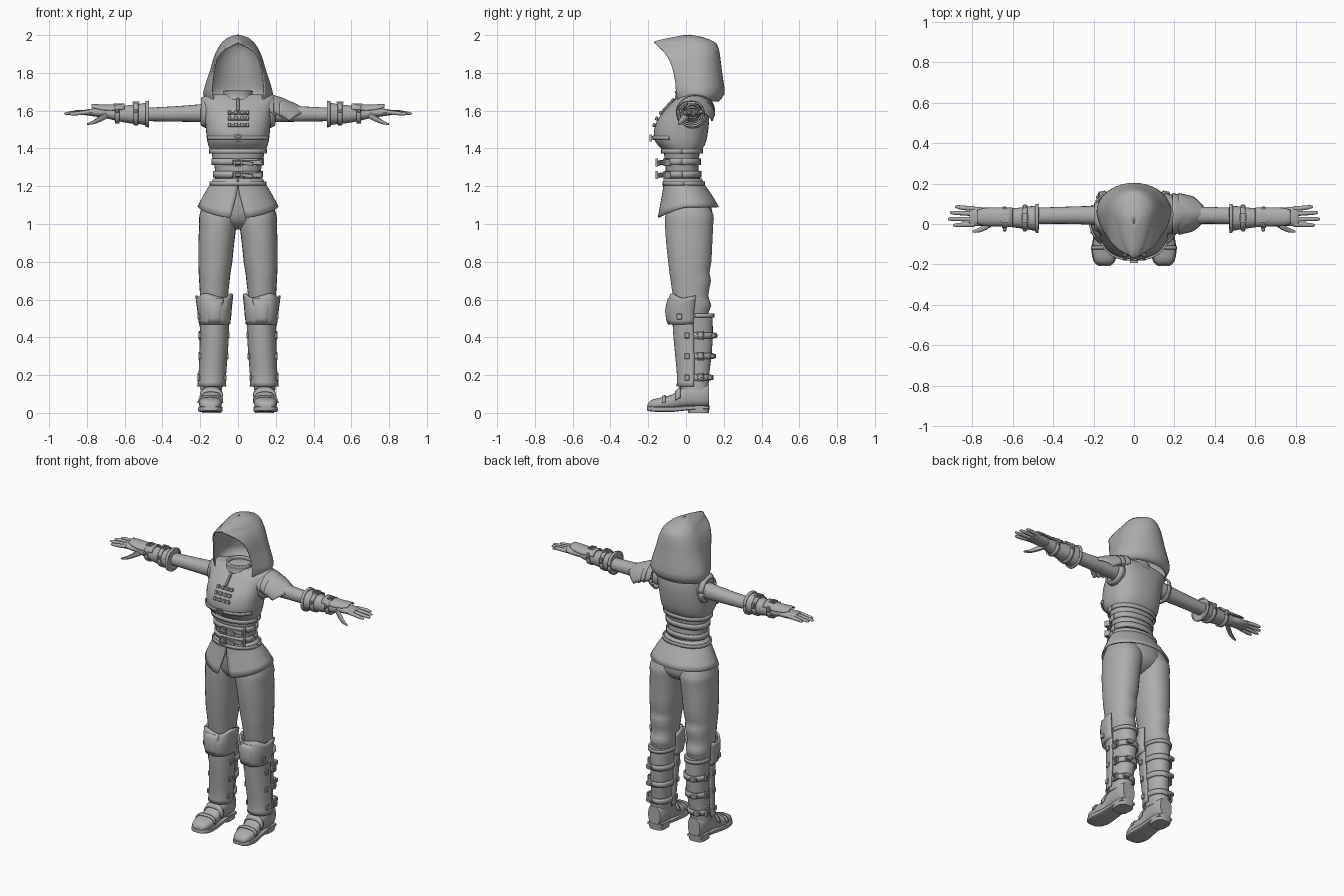
import bpy, bmesh, math
from mathutils import Vector, Matrix

grey = bpy.data.materials.new("plain grey")
grey.diffuse_color = (0.42, 0.42, 0.42, 1)


def finish(name, bm, thick=0, angle=40):
    bmesh.ops.recalc_face_normals(bm, faces=bm.faces)
    me = bpy.data.meshes.new(name)
    bm.to_mesh(me)
    bm.free()
    ob = bpy.data.objects.new(name, me)
    bpy.context.collection.objects.link(ob)
    me.materials.append(grey)
    if thick:
        mod = ob.modifiers.new("thickness", 'SOLIDIFY')
        mod.thickness, mod.offset = thick, 0
    bpy.ops.object.select_all(action='DESELECT')
    bpy.context.view_layer.objects.active = ob
    ob.select_set(True)
    bpy.ops.object.shade_smooth_by_angle(angle=math.radians(angle))
    return ob


def skin(bm, rows, closed):
    vs = [[bm.verts.new(p) for p in r] for r in rows]
    n = len(rows[0])
    for a, b in zip(vs, vs[1:]):
        for i in range(n if closed else n - 1):
            j = (i + 1) % n
            bm.faces.new((a[i], a[j], b[j], b[i]))
    return vs


def refine(levels, k):
    """Catmull-Rom interpolation between the given sections."""
    out = []
    for i in range(len(levels) - 1):
        p = [levels[max(0, min(len(levels) - 1, i + d))] for d in (-1, 0, 1, 2)]
        for s in range(k):
            t = s / k
            out.append([b + .5 * t * (c - a + t * (2*a - 5*b + 4*c - d + t * (3*(b - c) + d - a)))
                        for a, b, c, d in zip(*p)])
    return out + [list(levels[-1])]


def loft(name, levels, axis='z', s=1, arc=None, thick=0, n=28, k=2, power=2.2, cap=True, warp=None):
    """Sections (position, centre, half width, low, high) along an axis; arc gives an open shell."""
    rows = []
    for t, c, r, lo, hi in refine(levels, k):
        row = []
        for i in range(n + (1 if arc else 0)):
            a = math.radians(arc[0] + (arc[1] - arc[0]) * i / n) if arc else 2 * math.pi * i / n
            ca, sa = math.cos(a), math.sin(a)
            u = c + r * math.copysign(abs(ca) ** (2 / power), ca)
            w = (lo + hi) / 2 + (hi - lo) / 2 * math.copysign(abs(sa) ** (2 / power), sa)
            p = Vector({'z': (u, w, t), 'x': (t, u, w), 'y': (u, t, w)}[axis])
            if warp:
                p = warp(p, a)
            row.append((p.x * s, p.y, p.z))
        rows.append(row)
    bm = bmesh.new()
    vs = skin(bm, rows, not arc)
    if cap and not arc:
        bm.faces.new(vs[0])
        bm.faces.new(vs[-1])
    return finish(name, bm, thick)


def box(name, loc, size, rot=(0, 0, 0), s=1):
    bm = bmesh.new()
    bmesh.ops.create_cube(bm, size=1)
    bmesh.ops.scale(bm, vec=size, verts=bm.verts)
    bmesh.ops.bevel(bm, geom=bm.edges[:], offset=min(size) * .2, segments=1, affect='EDGES')
    for ax, a in zip('XYZ', rot):
        bmesh.ops.rotate(bm, matrix=Matrix.Rotation(math.radians(a), 3, ax), verts=bm.verts)
    bmesh.ops.translate(bm, vec=loc, verts=bm.verts)
    if s < 0:
        bmesh.ops.scale(bm, vec=(-1, 1, 1), verts=bm.verts)
    return finish(name, bm, angle=25)


def buckle(name, loc, w, h, rot=(0, 0, 0), s=1):
    """Square frame with a centre tongue."""
    bm = bmesh.new()
    for x, z, sx, sz in ((-w/2, 0, .007, h), (w/2, 0, .007, h), (0, h/2, w, .007),
                         (0, -h/2, w, .007), (0, 0, w, .006)):
        m = Matrix.Translation((x, 0, z)) @ Matrix.Diagonal((sx, .012, sz, 1))
        bmesh.ops.create_cube(bm, size=1, matrix=m)
    for ax, a in zip('XYZ', rot):
        bmesh.ops.rotate(bm, matrix=Matrix.Rotation(math.radians(a), 3, ax), verts=bm.verts)
    bmesh.ops.translate(bm, vec=loc, verts=bm.verts)
    bmesh.ops.scale(bm, vec=(s, 1, 1), verts=bm.verts)
    return finish(name, bm)


# Hood: horseshoe sections (z, half width, rim y, back y, rim half width)
rows = []
for z, W, yf, yb, w in refine([(1.65, .165, -.04, .17, .125), (1.69, .181, -.05, .20, .135),
                               (1.75, .165, -.055, .195, .135), (1.82, .142, -.07, .185, .125),
                               (1.88, .125, -.095, .178, .108), (1.925, .105, -.13, .17, .07),
                               (1.952, .087, -.16, .158, .015), (1.965, .075, -.162, .14, 0),
                               (1.985, .05, -.07, .09, 0), (1.998, .004, .0, .02, 0)], 2):
    w, ym = max(w, .0005), min(.06, (yf + 2 * yb) / 3)
    half = []
    for i in range(9):
        q = i / 8
        half.append((w + (W - w) * (.5 * q + .5 * math.sin(q * math.pi / 2)),
                     ym + (yf - ym) * (.5 * (1 - q) + .5 * math.cos(q * math.pi / 2))))
    for i in range(1, 10):
        q = i / 9 * math.pi / 2
        half.append((W * math.cos(q), ym + (yb - ym) * math.sin(q)))
    rows.append([(x, y, z) for x, y in half] + [(-x, y, z) for x, y in half[-2::-1]])
bm = bmesh.new()
skin(bm, rows, False)
bmesh.ops.remove_doubles(bm, verts=bm.verts, dist=.0012)
finish("hood", bm, .008, 55)

# Collar, vest, waist and pelvis
loft("collar", [(1.65, 0, .085, -.06, .11), (1.68, 0, .072, -.05, .09), (1.705, 0, .074, -.055, .09)],
     arc=(0, 360), thick=.01)
loft("vest", [(1.395, 0, .148, -.125, .085), (1.42, 0, .158, -.15, .10), (1.46, 0, .166, -.172, .112),
              (1.54, 0, .173, -.157, .122), (1.6, 0, .178, -.115, .122), (1.65, 0, .195, -.07, .112),
              (1.672, 0, .19, -.045, .10), (1.685, 0, .14, -.03, .09)], n=36, power=2.4)
loft("waist", [(1.16, 0, .15, -.115, .10), (1.24, 0, .121, -.108, .075), (1.3, 0, .124, -.108, .066),
               (1.36, 0, .137, -.115, .07), (1.42, 0, .146, -.12, .08)])
loft("pelvis", [(.97, 0, .02, -.02, .05), (1.0, 0, .10, -.075, .11), (1.06, 0, .17, -.105, .14),
                (1.18, 0, .15, -.11, .11)])


# Flared skirt with a slit at the front
def skirt_shape(p, a):
    f = max(0, (1.235 - p.z) / .145)
    p.z -= f * .055 * max(0, -math.sin(a)) ** 1.5
    if p.y < 0:
        p.x += math.copysign(.05 * max(0, f - .3) * math.exp(-(p.x / .07) ** 2), p.x)
    return p


loft("skirt", [(1.24, 0, .126, -.115, .08), (1.20, 0, .15, -.118, .10), (1.15, 0, .18, -.13, .135),
               (1.09, 0, .211, -.145, .17)], arc=(-89, 269), thick=.008, n=48, power=2.05, warp=skirt_shape)

# Wrapped waist bands and the two belts
for z, r, f, b, h in ((1.385, .15, -.128, .085, .025), (1.33, .135, -.118, .075, .034),
                      (1.263, .129, -.116, .077, .034), (1.215, .148, -.12, .097, .02)):
    loft("waist_band", [(z - h/2, 0, r, f, b), (z + h/2, 0, r, f, b)], arc=(0, 360), thick=.008, k=1)
for z in (1.325, 1.26):
    box("belt_tab", (.045, -.128, z), (.15, .012, .026), (0, 0, 6))
    box("belt_keeper", (.115, -.10, z), (.014, .04, .038), (0, 0, 30))
    buckle("belt_buckle", (.0, -.155, z), .04, .036)
    box("belt_loop", (0, -.142, z), (.03, .04, .022))
    box("belt_end", (.05, -.145, z - .004), (.06, .012, .02), (0, 8, 0))

# Chest strap and crossed front fastenings
loft("chest_strap", [(1.445, 0, .168, -.172, .112), (1.465, 0, .17, -.178, .115)],
     arc=(200, 340), thick=.008, k=1, power=2.4)
buckle("chest_buckle", (0, -.187, 1.455), .035, .03)
box("front_seam", (0, -.095, 1.63), (.014, .012, .09), (-42, 0, 0))
for z, y in ((1.585, -.13), (1.555, -.152), (1.52, -.166)):
    box("fastening_strap", (0, y, z), (.085, .012, .013), (-25, 0, 0))
    for x in (-.045, -.012, .022, .05):
        box("fastening_stud", (x, y - .004, z + .004), (.018, .014, .021), (-25, 0, 0))

# Layered shoulder guard on one side
for L, (x0, x1, rise) in enumerate([(.22, .37, -.014), (.19, .335, 0), (.15, .30, .012)]):
    rows = []
    for i in range(9):
        t = i / 8
        row = []
        for j in range(17):
            v = math.radians(-85 + 170 * j / 16)
            x = x0 + (x1 - x0 - .10 + .10 * (1 - abs(v) / 1.5)) * t
            h = .092 - .042 * t * t
            row.append((x, .05 + (.10 - .012 * t) * math.sin(v), 1.585 + rise + h * math.cos(v) - .03 * t))
        rows.append(row)
    bm = bmesh.new()
    skin(bm, rows, False)
    finish("shoulder_guard", bm, .009)

for s in (1, -1):
    # Sleeve, armhole edge, bracer
    loft("sleeve", [(.14, .04, .05, 1.535, 1.64), (.22, .043, .046, 1.54, 1.632),
                    (.35, .043, .042, 1.542, 1.622), (.5, .04, .04, 1.545, 1.615)], 'x', s, n=20)
    loft("armhole_edge", [(.165, .035, .078, 1.51, 1.67), (.195, .037, .062, 1.525, 1.665)], 'x', s,
         arc=(0, 360), thick=.009, k=1)
    loft("bracer", [(.475, .028, .064, 1.52, 1.645), (.49, .028, .062, 1.522, 1.642),
                    (.53, .03, .056, 1.53, 1.635), (.575, .03, .05, 1.533, 1.63),
                    (.64, .032, .043, 1.545, 1.62), (.70, .033, .04, 1.56, 1.615)], 'x', s, n=22)
    loft("bracer_rim", [(.472, .028, .068, 1.516, 1.649), (.488, .028, .066, 1.518, 1.646)], 'x', s,
         arc=(0, 360), thick=.009, k=1)
    for x, r in ((.54, .056), (.64, .046)):
        loft("bracer_strap", [(x - .012, .03, r + .003, 1.582 - r, 1.583 + r),
                              (x + .012, .03, r, 1.583 - r, 1.583 + r)], 'x', s,
             arc=(0, 360), thick=.008, k=1)
        buckle("bracer_buckle", (x, .03, 1.587 + r), .032, .036, (90, 0, 0), s)
        box("bracer_strap_end", (x, .03 + r, 1.605), (.022, .02, .03), s=s)
        box("bracer_stud", (x, -.028, 1.60), (.018, .018, .02), s=s)
    loft("hand_guard", [(.60, .033, .046, 1.565, 1.635), (.68, .035, .044, 1.56, 1.628),
                        (.74, .035, .042, 1.575, 1.63), (.775, .035, .03, 1.595, 1.632)], 'x', s,
         arc=(10, 170), thick=.008, n=16)
    # Hand
    loft("palm", [(.67, .035, .032, 1.568, 1.61), (.72, .036, .042, 1.565, 1.613),
                  (.78, .037, .048, 1.572, 1.61), (.815, .037, .044, 1.578, 1.603)], 'x', s, n=16)
    for y0, y1, x1, z1 in ((.076, .085, .885, 1.59), (.051, .056, .91, 1.587),
                           (.024, .025, .92, 1.584), (-.002, -.006, .895, 1.582)):
        dy = y1 - y0
        loft("finger", [(.79, y0, .012, 1.581, 1.604), (.85, y0 + dy * .5, .011, z1 - .007, z1 + .014),
                        (x1 - .012, y1, .009, z1 - .007, z1 + .009), (x1, y1, .004, z1 - .003, z1 + .004)],
             'x', s, n=10)
    loft("thumb", [(.69, .012, .014, 1.56, 1.595), (.73, -.012, .016, 1.54, 1.575),
                   (.765, -.03, .012, 1.528, 1.55), (.80, -.038, .005, 1.523, 1.533)], 'x', s, n=10)

    # Trouser leg
    loft("trouser_leg", [(1.14, .09, .08, -.09, .10), (1.05, .103, .101, -.11, .145),
                         (1.0, .106, .099, -.112, .145), (.9, .115, .095, -.106, .14),
                         (.8, .12, .09, -.095, .135), (.74, .124, .084, -.088, .125),
                         (.70, .125, .081, -.082, .133), (.62, .127, .074, -.07, .118),
                         (.57, .127, .073, -.06, .135), (.53, .127, .068, -.05, .12),
                         (.48, .127, .062, -.045, .12)], s=s, n=26)
    # Boot shaft with front greave, knee guard and back straps
    loft("boot_shaft", [(.525, .127, .069, -.05, .14), (.42, .125, .066, -.055, .142),
                        (.3, .128, .062, -.042, .135), (.2, .135, .059, -.033, .122),
                        (.12, .142, .057, -.03, .12)], s=s)
    loft("boot_cuff", [(.505, .127, .073, -.05, .146), (.525, .127, .073, -.05, .146)], s=s,
         arc=(0, 360), thick=.009, k=1)
    loft("greave", [(.52, .126, .073, -.068, .145), (.42, .125, .072, -.063, .145),
                    (.3, .13, .07, -.052, .14), (.2, .136, .068, -.043, .13),
                    (.14, .139, .072, -.045, .13)], s=s, arc=(180, 360), thick=.01, n=18)

    def knee_shape(p, a):
        p.z += .012 * math.sin(a * 4) * (1 if p.z > .55 else 0)
        return p
    loft("knee_guard", [(.47, .124, .077, -.088, .15), (.52, .124, .083, -.098, .16),
                        (.57, .125, .088, -.097, .17), (.62, .126, .094, -.078, .165)], s=s,
         arc=(178, 362), thick=.012, n=18, power=2.6, warp=knee_shape)
    loft("knee_plate", [(.475, .125, .038, -.095, 0), (.54, .125, .043, -.106, 0),
                        (.605, .125, .052, -.092, 0)], s=s, arc=(215, 325), thick=.01, n=8, power=3)
    box("knee_stud", (.208, -.035, .51), (.014, .03, .03), s=s)
    for z, c, r, b in ((.41, .126, .071, .147), (.3, .129, .068, .14), (.187, .137, .066, .128)):
        loft("boot_strap", [(z - .016, c, r, -.03, b), (z + .016, c, r, -.03, b)], s=s,
             arc=(-15, 195), thick=.009, k=1, n=18)
        buckle("boot_buckle", (c + r + .003, .075, z), .032, .04, (0, 0, 84), s)
        box("boot_strap_end", (c + .03, b + .003, z), (.04, .026, .026), (0, 0, -12), s)
        for side in (1, -1):
            box("greave_stud", (c + side * (r + .004), .005, z), (.014, .028, .03), s=s)

    # Shoe, sole, heel and instep strap
    loft("shoe", [(-.203, .147, .025, .022, .045), (-.185, .147, .048, .018, .068),
                  (-.13, .146, .061, .018, .082), (-.07, .143, .056, .02, .098),
                  (-.03, .141, .052, .025, .13), (.02, .141, .054, .03, .155),
                  (.09, .141, .054, .03, .155), (.122, .141, .042, .035, .15)], 'y', s, power=2.7, n=20)
    loft("sole", [(-.207, .147, .03, .012, .034), (-.185, .147, .053, .008, .034),
                  (-.13, .146, .065, .004, .034), (-.06, .143, .058, .006, .034),
                  (.02, .141, .054, .015, .038), (.118, .141, .05, .02, .038)], 'y', s, power=6, n=20)
    loft("heel", [(0, .141, .05, .012, .122), (.04, .141, .052, .01, .125)], s=s, power=3.2, k=1)
    loft("toe_cap_edge", [(-.125, .146, .064, .02, .086), (-.108, .146, .062, .02, .092)], 'y', s,
         arc=(0, 180), thick=.008, k=1, power=2.7)
    loft("instep_strap", [(-.055, .142, .059, .02, .112), (-.03, .141, .057, .025, .136)], 'y', s,
         arc=(0, 180), thick=.009, k=1, power=2.7)
